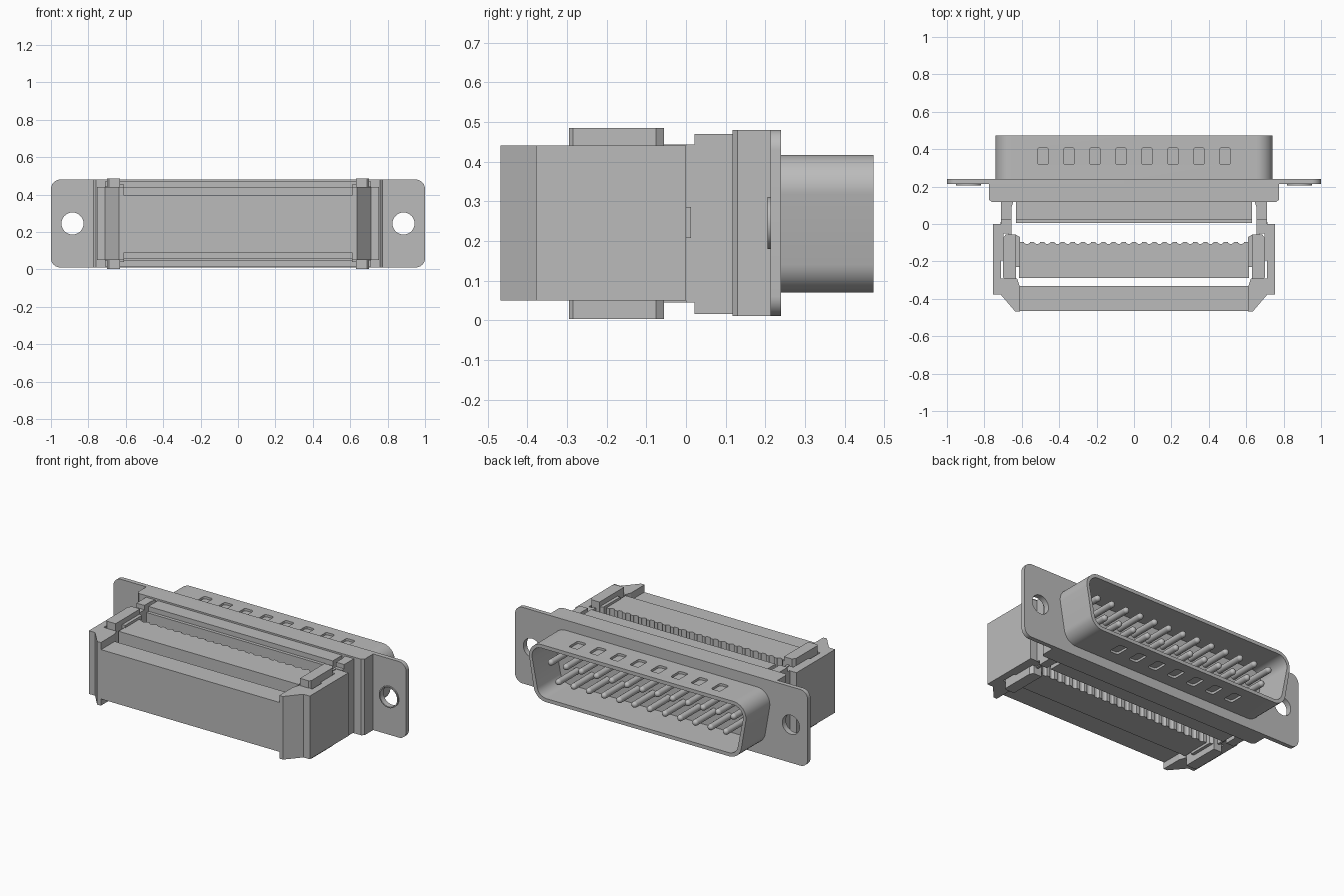
import bpy, bmesh, math
from mathutils import Vector

cube = bpy.data.objects.get("Cube")
if cube:
    bpy.data.objects.remove(cube, do_unlink=True)

grey = bpy.data.materials.new("plain_grey")
grey.use_nodes = True
grey.diffuse_color = (0.5, 0.5, 0.5, 1)
grey.node_tree.nodes["Principled BSDF"].inputs["Base Color"].default_value = (0.5, 0.5, 0.5, 1)

MID = 0.245  # height of the connector axis


def finish(name, bm, smooth=False):
    bmesh.ops.recalc_face_normals(bm, faces=bm.faces)
    mesh = bpy.data.meshes.new(name)
    bm.to_mesh(mesh)
    bm.free()
    mesh.materials.append(grey)
    obj = bpy.data.objects.new(name, mesh)
    bpy.context.collection.objects.link(obj)
    if smooth:
        shade(obj)
    return obj


def shade(obj):
    bpy.ops.object.select_all(action="DESELECT")
    obj.select_set(True)
    bpy.context.view_layer.objects.active = obj
    bpy.ops.object.shade_smooth_by_angle(angle=math.radians(30))


def add_prism(bm, pts, axis, lo, hi):
    """Extrude a closed outline along z (points are x, y) or y (points are x, z)."""
    def place(p, h):
        return (p[0], p[1], h) if axis == "z" else (p[0], h, p[1])
    ends = [[bm.verts.new(place(p, h)) for p in pts] for h in (lo, hi)]
    n = len(pts)
    for ring in ends:
        bm.faces.new(ring)
    for i in range(n):
        j = (i + 1) % n
        bm.faces.new((ends[0][i], ends[0][j], ends[1][j], ends[1][i]))


def prism(name, pts, axis, lo, hi, smooth=False):
    bm = bmesh.new()
    add_prism(bm, pts, axis, lo, hi)
    return finish(name, bm, smooth)


def rect(x0, x1, y0, y1):
    return [(x0, y0), (x1, y0), (x1, y1), (x0, y1)]


def circle(cx, cy, r, n=32):
    return [(cx + r * math.cos(math.tau * i / n), cy + r * math.sin(math.tau * i / n)) for i in range(n)]


def rounded(pts, r, steps=8):
    """Round every corner of a convex outline."""
    out = []
    for i, p in enumerate(pts):
        p = Vector(p)
        a = (Vector(pts[i - 1]) - p).normalized()
        b = (Vector(pts[(i + 1) % len(pts)]) - p).normalized()
        half = a.angle(b) / 2
        centre = p + (a + b).normalized() * (r / math.sin(half))
        start = p + a * (r / math.tan(half)) - centre
        end = p + b * (r / math.tan(half)) - centre
        for k in range(steps + 1):
            d = start.lerp(end, k / steps).normalized() * r
            out.append(tuple(centre + d))
    return out


def cut(obj, shapes):
    """Subtract (outline, axis, lo, hi) prisms from an object."""
    bm = bmesh.new()
    for shape in shapes:
        add_prism(bm, *shape)
    cutter = finish("cutter", bm)
    cutter.hide_render = True
    mod = obj.modifiers.new("cut", "BOOLEAN")
    mod.object = cutter
    mod.operation = "DIFFERENCE"
    mod.solver = "EXACT"
    bpy.ops.object.select_all(action="DESELECT")
    obj.select_set(True)
    bpy.context.view_layer.objects.active = obj
    bpy.ops.object.modifier_apply(modifier=mod.name)
    bpy.data.objects.remove(cutter, do_unlink=True)
    shade(obj)


def both_sides(name, pts, lo, hi):
    for side, s in (("left", 1), ("right", -1)):
        prism(f"{side}_{name}", [(s * x, y) for x, y in pts], "z", lo, hi)


# Mounting flange with screw holes and raised collars
flange = prism("flange", rounded(rect(-1, 1, 0.01, 0.48), 0.05), "y", 0.213, 0.24)
cut(flange, [(circle(s * 0.885, MID, 0.059), "y", 0.1, 0.3) for s in (-1, 1)])
for side, s in (("left", 1), ("right", -1)):
    collar = prism(side + "_hole_collar", circle(s * 0.885, MID, 0.066), "y", 0.205, 0.214)
    cut(collar, [(circle(s * 0.885, MID, 0.059), "y", 0.1, 0.3)])

# Hollow D-shaped shell with pressed dimples above and below
def d_outline(inset):
    top, bottom = 0.757 - inset, 0.697 - inset
    return rounded([(-bottom, 0.07 + inset), (bottom, 0.07 + inset),
                    (top, 0.417 - inset), (-top, 0.417 - inset)], 0.085 - inset)


shell = prism("shell", d_outline(0), "y", 0.235, 0.473)
cut(shell, [(d_outline(0.022), "y", 0.245, 0.6)])
dimples = []
for count, z in ((8, 0.417), (7, 0.07)):
    for i in range(count):
        x = (i - (count - 1) / 2) * 0.139
        hole = rounded(rect(x - 0.03, x + 0.03, 0.318, 0.408), 0.012, 3)
        dimples.append((hole, "z", z - 0.014, z + 0.014))
cut(shell, dimples)

# Two staggered rows of contact pins
bm = bmesh.new()
for count, z in ((13, 0.298), (12, 0.191)):
    for i in range(count):
        x = (i - (count - 1) / 2) * 0.104
        add_prism(bm, circle(x, z, 0.019, 16), "y", 0.24, 0.425)
        tip = bmesh.ops.create_uvsphere(bm, u_segments=16, v_segments=8, radius=0.019)
        bmesh.ops.translate(bm, verts=tip["verts"], vec=(x, 0.425, z))
finish("contact_pins", bm, True)

# Insulator body behind the flange
prism("insulator_base", [(-0.775, 0.22), (-0.775, 0.13), (-0.76, 0.117), (0.76, 0.117),
                         (0.775, 0.13), (0.775, 0.22)], "z", 0.01, 0.48)
prism("insulator_core", rect(-0.63, 0.63, 0.025, 0.12), "z", 0.015, 0.47)
prism("insulator_core_step", rect(-0.63, 0.63, 0.005, 0.03), "z", 0.045, 0.44)
both_sides("insulator_leg", [(0.71, 0.12), (0.71, 0.022), (0.655, 0.022), (0.655, 0.09), (0.645, 0.12)],
           0.015, 0.47)
both_sides("insulator_arm", [(0.71, 0.03), (0.71, 0), (0.67, 0), (0.67, -0.19), (0.655, -0.19), (0.655, 0.03)],
           0.045, 0.443)

# Wire clamp block with a scalloped rear edge
GROOVES, PITCH, RADIUS = 22, 0.0545, 0.017
edge = [(0.615, -0.095)]
for i in range(GROOVES):
    x = ((GROOVES - 1) / 2 - i) * PITCH
    edge += [(x + RADIUS * math.cos(t), -0.095 - RADIUS * math.sin(t) * 0.7)
             for t in (math.pi * k / 6 for k in range(7))]
edge += [(-0.615, -0.095), (-0.615, -0.288), (0.615, -0.288)]
prism("wire_clamp", edge, "z", 0.055, 0.44)

# Latches at both ends of the clamp
both_sides("latch", [(0.7, -0.285), (0.7, -0.075), (0.685, -0.055), (0.63, -0.055), (0.63, -0.295), (0.69, -0.295)],
           0.003, 0.485)
both_sides("latch_inner_step", [(0.635, -0.055), (0.61, -0.07), (0.61, -0.23), (0.635, -0.23)], 0.04, 0.455)

# Strain relief cover: front bar and two end cheeks
prism("cover_bar", rect(-0.62, 0.62, -0.465, -0.332), "z", 0.09, 0.395)
both_sides("cover_cheek", [(0.755, 0), (0.755, -0.378), (0.712, -0.378), (0.635, -0.468), (0.61, -0.468),
                           (0.61, -0.335), (0.625, -0.292), (0.712, -0.292), (0.712, -0.195),
                           (0.698, -0.195), (0.698, -0.05), (0.672, -0.05), (0.672, 0)], 0.05, 0.44)
both_sides("cheek_tab", rect(0.7, 0.715, -0.01, 0.012), 0.207, 0.285)
